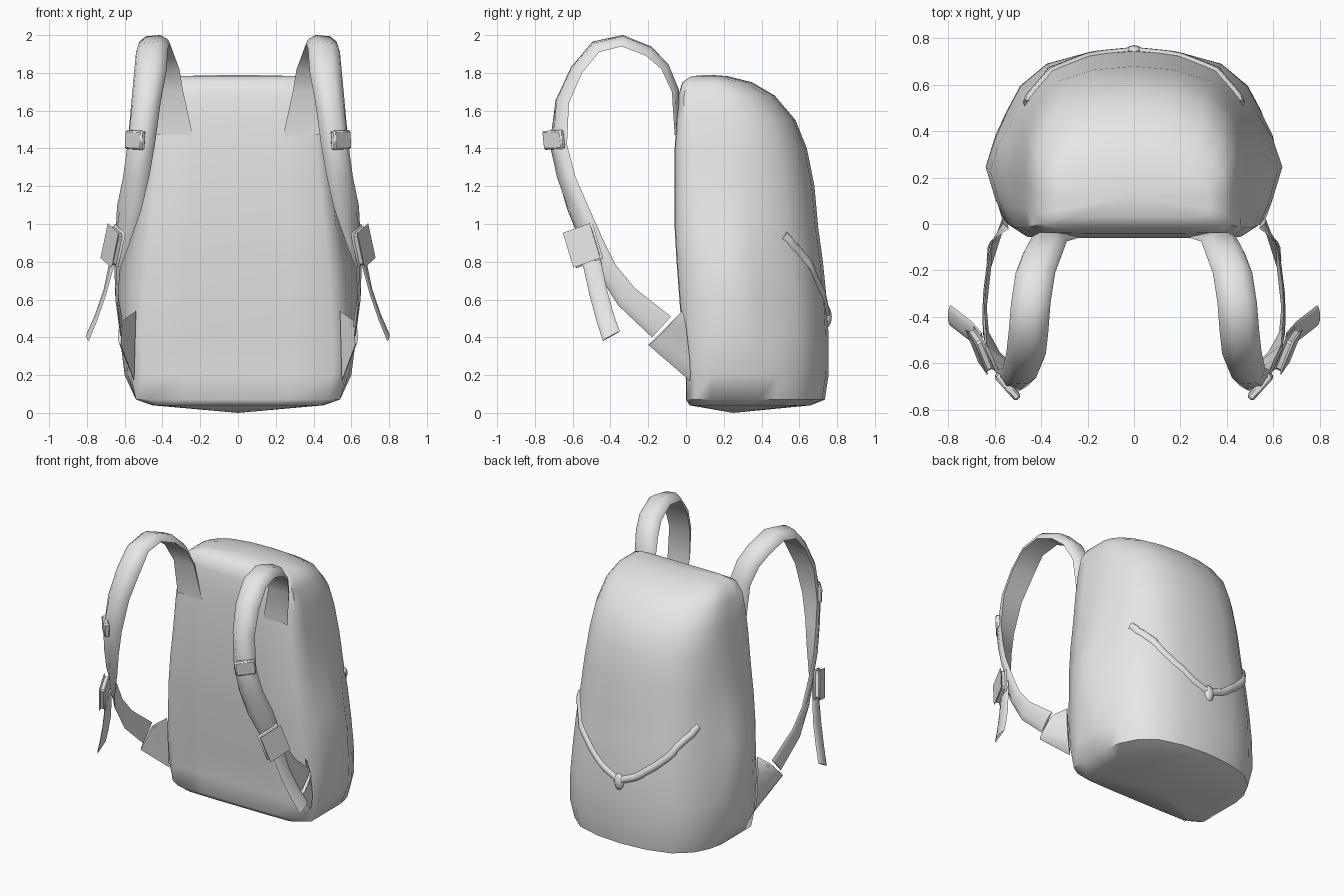
import bpy, bmesh, math
from mathutils import Vector

cube = bpy.data.objects.get("Cube")
if cube:
    bpy.data.objects.remove(cube, do_unlink=True)

grey = bpy.data.materials.new("plain_grey")
grey.diffuse_color = (0.8, 0.8, 0.8, 1)
grey.use_nodes = True
for node in grey.node_tree.nodes:
    if node.type == 'BSDF_PRINCIPLED':
        node.inputs["Base Color"].default_value = (0.8, 0.8, 0.8, 1)


def finish(name, bm, angle=50, mirror=False):
    """Turn a bmesh into a smooth shaded object, optionally mirrored in x."""
    bmesh.ops.recalc_face_normals(bm, faces=bm.faces)
    mesh = bpy.data.meshes.new(name)
    bm.to_mesh(mesh)
    bm.free()
    mesh.materials.append(grey)
    mesh.shade_smooth()
    mesh.set_sharp_from_angle(angle=math.radians(angle))
    obj = bpy.data.objects.new(name, mesh)
    bpy.context.collection.objects.link(obj)
    if mirror:
        obj.modifiers.new("mirror", 'MIRROR')
    return obj


def bridge(bm, rings):
    """Join successive closed rings of vertices with quads."""
    for r, s in zip(rings, rings[1:]):
        n = len(r)
        for i in range(n):
            j = (i + 1) % n
            bm.faces.new((r[i], r[j], s[j], s[i]))


def band(name, rows):
    """Strap with a flat inside and a padded outside.
    Each row: inner edge xyz, outer edge xyz, padding thickness."""
    bm = bmesh.new()
    rings = []
    for i, row in enumerate(rows):
        a, b, t = Vector(row[:3]), Vector(row[3:6]), row[6]
        prev, nxt = rows[max(i - 1, 0)], rows[min(i + 1, len(rows) - 1)]
        along = (Vector(nxt[:3]) + Vector(nxt[3:6])
                 - Vector(prev[:3]) - Vector(prev[3:6]))
        n = along.cross(b - a).normalized() * t
        pts = [a, a.lerp(b, 0.06) + n * 0.5, a.lerp(b, 0.28) + n,
               a.lerp(b, 0.72) + n, a.lerp(b, 0.94) + n * 0.5, b]
        rings.append([bm.verts.new(p) for p in pts])
    bridge(bm, rings)
    bm.faces.new(rings[0])
    bm.faces.new(rings[-1])
    return finish(name, bm, 60, mirror=True)


def plate(name, center, u, v, t):
    """Chamfered buckle plate spanned by two edge vectors."""
    c, u, v = Vector(center), Vector(u), Vector(v)
    w = u.cross(v).normalized() * t
    bm = bmesh.new()
    bmesh.ops.create_cube(bm, size=1)
    for vert in bm.verts:
        x, y, z = vert.co
        vert.co = c + u * x + v * y + w * z
    bmesh.ops.bevel(bm, geom=bm.edges[:], offset=t * 0.25, segments=1,
                    affect='EDGES')
    return finish(name, bm, 40, mirror=True)


# Bag body: height, front y, back y, front half width, side pocket half width
levels = [
    (0.04, 0.02, 0.66, 0.44, 0.45), (0.07, 0.00, 0.735, 0.54, 0.54),
    (0.20, 0.00, 0.755, 0.57, 0.60), (0.40, -0.02, 0.755, 0.57, 0.625),
    (0.60, -0.035, 0.745, 0.555, 0.64), (0.80, -0.05, 0.725, 0.54, 0.62),
    (0.98, -0.06, 0.70, 0.52, 0.565), (1.20, -0.06, 0.68, 0.495, 0.52),
    (1.40, -0.06, 0.64, 0.475, 0.49), (1.55, -0.05, 0.58, 0.46, 0.465),
    (1.68, -0.04, 0.47, 0.435, 0.435), (1.75, -0.02, 0.35, 0.395, 0.395),
    (1.783, 0.03, 0.22, 0.32, 0.32),
]
bm = bmesh.new()
rings = []
for z, f, b, wf, wm in levels:
    half = [(0, 0), (0.5 * wf, 0), (0.88 * wf, 0.005), (wf, 0.06),
            (0.5 * (wf + wm), 0.18), (wm, 0.36), (0.5 * (wf + wm), 0.52),
            (0.96 * wf, 0.65), (0.86 * wf, 0.79), (0.66 * wf, 0.915),
            (0.35 * wf, 0.98), (0, 1)]
    outline = half + [(-x, v) for x, v in half[-2:0:-1]]
    rings.append([bm.verts.new((x, f + v * (b - f), z)) for x, v in outline])
bridge(bm, rings)
for ring, tip in ((rings[0], (0, 0.25, 0.0)), (rings[-1], (0, 0.12, 1.79))):
    mid = bm.verts.new(tip)
    for i, v in enumerate(ring):
        bm.faces.new((v, ring[(i + 1) % len(ring)], mid))
body = finish("bag_body", bm, 55)

# Shoulder straps, loose strap ends and the flaps that anchor them
band("shoulder_strap", [
    (0.24, -0.06, 1.47, 0.43, -0.06, 1.47, 0.02),
    (0.29, -0.075, 1.70, 0.45, -0.075, 1.70, 0.04),
    (0.31, -0.13, 1.82, 0.48, -0.13, 1.82, 0.045),
    (0.34, -0.21, 1.90, 0.51, -0.21, 1.89, 0.05),
    (0.36, -0.34, 1.955, 0.53, -0.34, 1.94, 0.05),
    (0.37, -0.47, 1.93, 0.54, -0.46, 1.91, 0.05),
    (0.38, -0.56, 1.80, 0.55, -0.55, 1.80, 0.06),
    (0.41, -0.63, 1.64, 0.565, -0.62, 1.64, 0.065),
    (0.44, -0.67, 1.42, 0.585, -0.63, 1.42, 0.065),
    (0.47, -0.66, 1.25, 0.605, -0.585, 1.25, 0.05),
    (0.51, -0.62, 1.08, 0.635, -0.52, 1.10, 0.04),
    (0.58, -0.55, 0.88, 0.64, -0.44, 0.92, 0.03),
    (0.625, -0.48, 0.76, 0.645, -0.37, 0.78, 0.015),
    (0.635, -0.36, 0.57, 0.64, -0.27, 0.66, 0.012),
    (0.615, -0.18, 0.40, 0.615, -0.08, 0.51, 0.012),
])
band("loose_strap_end", [
    (0.65, -0.55, 0.80, 0.655, -0.47, 0.90, 0.012),
    (0.70, -0.51, 0.62, 0.70, -0.42, 0.66, 0.012),
    (0.745, -0.475, 0.49, 0.745, -0.385, 0.53, 0.012),
    (0.79, -0.44, 0.38, 0.79, -0.35, 0.43, 0.012),
])
band("anchor_flap", [
    (0.62, -0.20, 0.36, 0.61, -0.07, 0.49, 0.02),
    (0.55, 0.02, 0.17, 0.54, -0.02, 0.54, 0.025),
])
plate("upper_buckle", (0.545, -0.70, 1.445), (0.09, 0.10, 0.005),
      (0.005, 0.01, -0.10), 0.035)
plate("lower_buckle", (0.662, -0.545, 0.885), (0.05, 0.125, 0.045),
      (0.035, 0.05, -0.165), 0.04)

# Cord laid over the back of the bag
bpy.context.view_layer.update()
guide = [Vector(p) for p in ((0, 0.78, 0.52), (0.12, 0.77, 0.57),
         (0.26, 0.75, 0.67), (0.38, 0.71, 0.78), (0.46, 0.63, 0.88),
         (0.52, 0.55, 0.95))]
side = []
for p, q in zip(guide, guide[1:]):
    for k in range(3):
        side.append(body.closest_point_on_mesh(p.lerp(q, k / 3))[1:3])
side.append(body.closest_point_on_mesh(guide[-1])[1:3])
bm = bmesh.new()
rings = []
for i, (loc, n) in enumerate(side):
    along = side[min(i + 1, len(side) - 1)][0] - side[max(i - 1, 0)][0]
    if i == 0:
        along.z = 0
        n = Vector((0, 1, 0))
    across = along.cross(n).normalized()
    rings.append([bm.verts.new(loc + across * 0.024 * math.cos(a)
                               + n * 0.016 * math.sin(a))
                  for a in (k * math.tau / 6 for k in range(6))])
bridge(bm, rings)
bm.faces.new(rings[-1])
finish("back_cord", bm, 60, mirror=True)

# Toggle at the middle of the cord
bm = bmesh.new()
bmesh.ops.create_uvsphere(bm, u_segments=10, v_segments=6, radius=1)
for v in bm.verts:
    v.co = (v.co.x * 0.038, 0.742 + v.co.y * 0.03, 0.51 + v.co.z * 0.06)
finish("cord_toggle", bm, 60)
